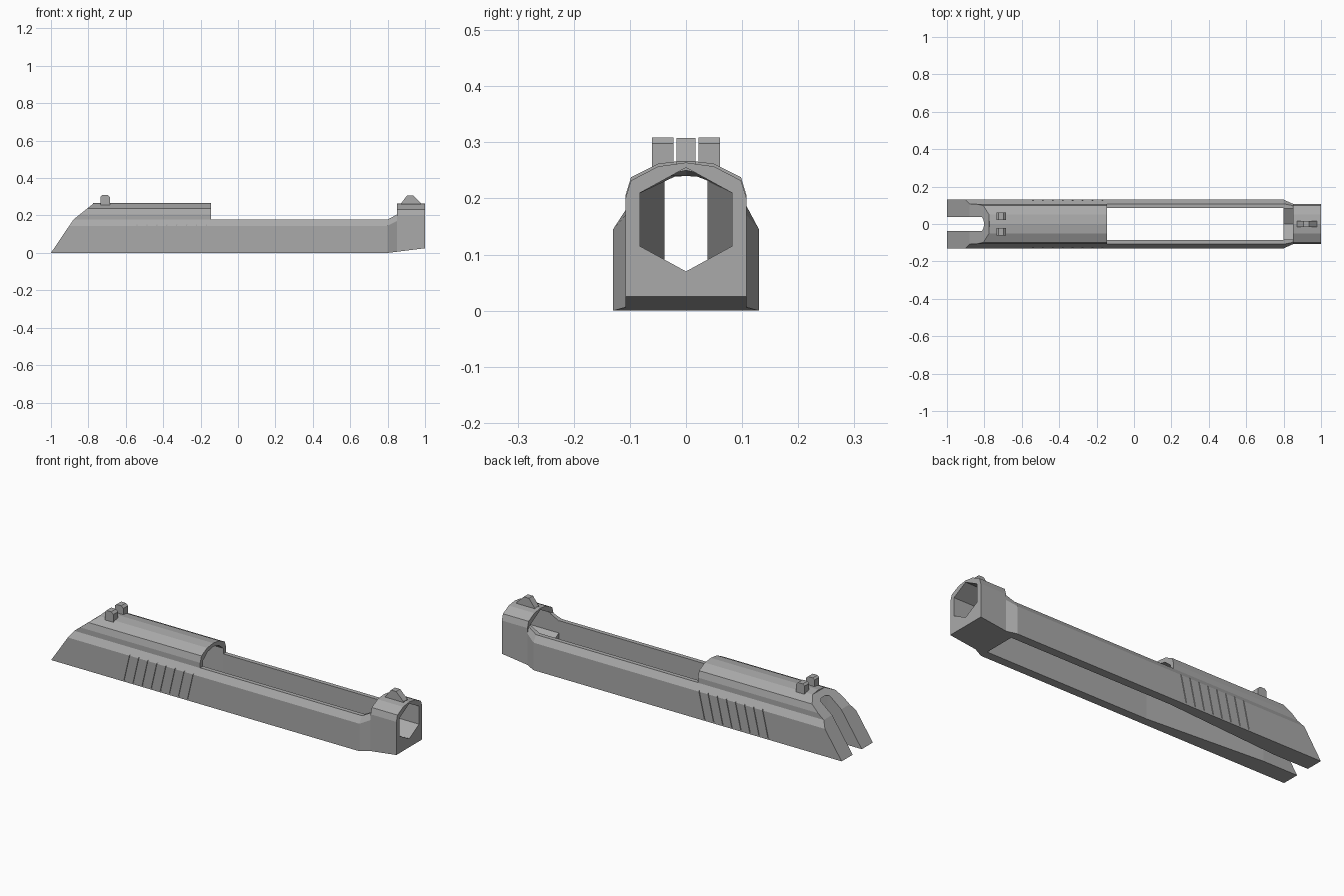
import bpy, bmesh

cube = bpy.data.objects.get("Cube")
if cube:
    bpy.data.objects.remove(cube, do_unlink=True)

steel = bpy.data.materials.new("grey_steel")
steel.use_nodes = True
COLOUR = (0.4, 0.4, 0.4, 1)
steel.diffuse_color = COLOUR
steel.node_tree.nodes["Principled BSDF"].inputs["Base Color"].default_value = COLOUR


def loft(name, rings):
    """Skin matching closed rings of 3D points and cap both ends."""
    bm = bmesh.new()
    loops = [[bm.verts.new(p) for p in ring] for ring in rings]
    for a, b in zip(loops, loops[1:]):
        for i in range(len(a)):
            j = (i + 1) % len(a)
            bm.faces.new((a[i], a[j], b[j], b[i]))
    bm.faces.new(loops[0])
    bm.faces.new(loops[-1])
    bmesh.ops.recalc_face_normals(bm, faces=bm.faces)
    mesh = bpy.data.meshes.new(name)
    bm.to_mesh(mesh)
    bm.free()
    mesh.materials.append(steel)
    obj = bpy.data.objects.new(name, mesh)
    bpy.context.collection.objects.link(obj)
    return obj


def section(x, half):
    """Mirror a half outline of (y, z) points into a ring at x."""
    other = [(-y, z) for y, z in reversed(half) if y > 0]
    return [(x, y, z) for y, z in half + other]


def side_prism(name, outline, y0, y1):
    return loft(name, [[(x, y, z) for x, z in outline] for y in (y0, y1)])


def boolean(obj, tool, operation):
    mod = obj.modifiers.new("cut", "BOOLEAN")
    mod.operation, mod.object, mod.solver = operation, tool, "EXACT"
    bpy.context.view_layer.objects.active = obj
    bpy.ops.object.modifier_apply(modifier=mod.name)
    bpy.data.objects.remove(tool, do_unlink=True)


# Main body: long section trimmed to the side outline
outer = [(0.13, 0), (0.13, 0.145), (0.108, 0.178), (0.108, 0.205),
         (0.098, 0.238), (0.05, 0.262), (0, 0.268)]
body = loft("slide_body", [section(-1.05, outer), section(0.8, outer)])
outline = [(-1, 0), (-0.88, 0.178), (-0.775, 0.262), (-0.765, 0.3),
           (-0.145, 0.3), (-0.145, 0.179), (0.9, 0.179), (0.9, -0.1), (-1.067, -0.1)]
boolean(body, side_prism("outline_tool", outline, -0.3, 0.3), "INTERSECT")

# Open channel, narrowing to the rear slot
wide = [(0.085, -0.1), (0.085, 0.208), (0.045, 0.24), (0, 0.25)]
narrow = [(0.038, -0.1), (0.038, 0.232), (0.02, 0.239), (0, 0.24)]
boolean(body, loft("channel_tool", [section(-1.1, narrow), section(-0.8, narrow),
                                    section(-0.145, wide), section(0.9, wide)]), "DIFFERENCE")

# Slanted grip grooves on both sides
for i in range(8):
    x = -0.54 + i * 0.053
    groove = [(x - 0.035, 0.008), (x - 0.029, 0.008), (x + 0.006, 0.16), (x, 0.16)]
    for side in (-1, 1):
        boolean(body, side_prism("groove_tool", groove, side * 0.126, side * 0.15), "DIFFERENCE")

# Tapered collar and front block, with a six-sided bore
collar = loft("front_collar", [
    section(0.8, [(0.13, 0), (0.13, 0.145), (0.108, 0.179)]),
    section(0.85, [(0.108, 0.006), (0.108, 0.17), (0.098, 0.205)])])
upper = [(0.108, 0.2), (0.098, 0.232), (0.05, 0.257), (0, 0.264)]
block = loft("front_block", [section(0.85, [(0.108, 0.006)] + upper),
                             section(1, [(0.108, 0.025)] + upper)])
bore = [(0, 0.07), (0.082, 0.115), (0.082, 0.21), (0, 0.255)]
for part in (collar, block):
    ring = [(y, z) for y, z in bore] + [(-y, z) for y, z in bore[2:0:-1]]
    tool = loft("bore_tool", [[(x, y, z) for y, z in ring] for x in (0.7, 1.1)])
    boolean(part, tool, "DIFFERENCE")

# Sights
front = [(0.868, 0.257), (0.874, 0.268), (0.905, 0.308), (0.935, 0.308),
         (0.978, 0.266), (0.978, 0.257)]
side_prism("front_sight", front, -0.017, 0.017)
rear = [(-0.735, 0.25), (-0.735, 0.3), (-0.725, 0.309), (-0.697, 0.309),
        (-0.685, 0.298), (-0.685, 0.25)]
for name, side in (("left_rear_sight", 1), ("right_rear_sight", -1)):
    side_prism(name, rear, side * 0.022, side * 0.061)
